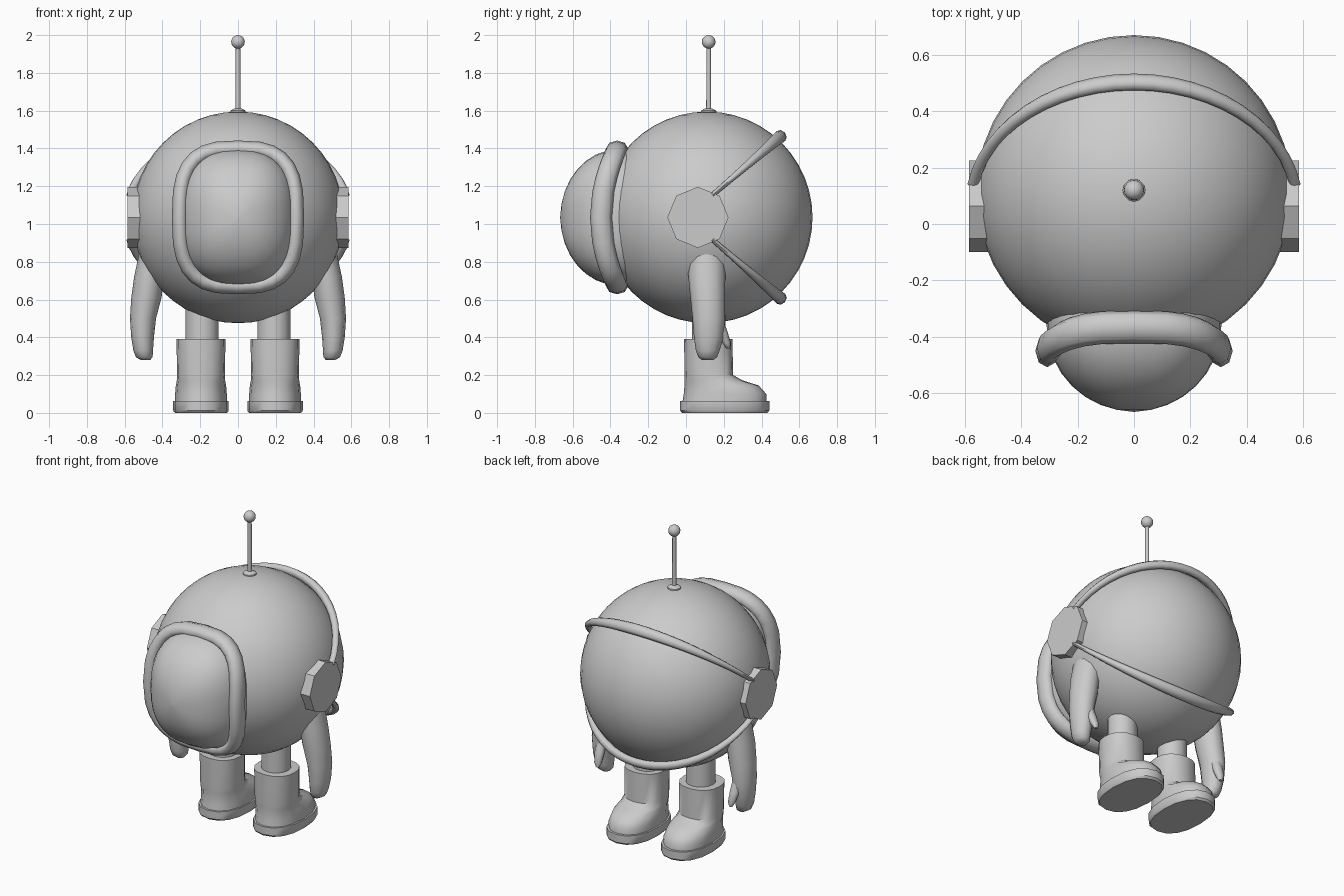
import bpy, bmesh, math
from mathutils import Vector as V

if "Cube" in bpy.data.objects:
    bpy.data.objects.remove(bpy.data.objects["Cube"])

grey = bpy.data.materials.new("suit grey")
grey.diffuse_color = (0.6, 0.6, 0.6, 1)
grey.use_nodes = True
grey.node_tree.nodes["Principled BSDF"].inputs["Base Color"].default_value = grey.diffuse_color

C = V((0, 0.11, 1.035))   # centre of the helmet body
R = 0.56


def finish(bm, name, angle=40):
    bmesh.ops.recalc_face_normals(bm, faces=bm.faces)
    me = bpy.data.meshes.new(name)
    bm.to_mesh(me)
    bm.free()
    me.materials.append(grey)
    ob = bpy.data.objects.new(name, me)
    bpy.context.collection.objects.link(ob)
    bpy.ops.object.select_all(action='DESELECT')
    ob.select_set(True)
    bpy.context.view_layer.objects.active = ob
    bpy.ops.object.shade_smooth_by_angle(angle=math.radians(angle))
    return ob


def sup(a, p):
    """Point on a unit superellipse."""
    c, s = math.cos(a), math.sin(a)
    return (math.copysign(abs(c) ** (2 / p), c), math.copysign(abs(s) ** (2 / p), s))


def loft(name, sections, n=12, p=2, closed=False, angle=40):
    """Skin a list of (centre, half axis u, half axis v) sections."""
    bm = bmesh.new()
    rings = []
    for c, u, v in sections:
        ring = []
        for i in range(n):
            a, b = sup(2 * math.pi * i / n, p)
            ring.append(bm.verts.new(V(c) + V(u) * a + V(v) * b))
        rings.append(ring)
    pairs = list(zip(rings, rings[1:]))
    if closed:
        pairs.append((rings[-1], rings[0]))
    else:
        bm.faces.new(rings[0])
        bm.faces.new(rings[-1])
    for r, s in pairs:
        for i in range(n):
            j = (i + 1) % n
            bm.faces.new((r[i], r[j], s[j], s[i]))
    return finish(bm, name, angle)


def upright(name, rows, **kw):
    """Loft of level sections: rows of (z, x, y, half x, half y)."""
    return loft(name, [((x, y, z), (rx, 0, 0), (0, ry, 0)) for z, x, y, rx, ry in rows], **kw)


def ball(name, centre, r, seg=32, rings=20):
    bm = bmesh.new()
    bmesh.ops.create_uvsphere(bm, u_segments=seg, v_segments=rings, radius=r)
    bmesh.ops.translate(bm, verts=bm.verts, vec=centre)
    return finish(bm, name)


# Round body
ball("helmet_body", C, R, 40, 24)

# Antenna
upright("antenna_base", [(1.575, 0, 0.12, 0.042, 0.042), (1.6, 0, 0.12, 0.04, 0.04),
                         (1.612, 0, 0.12, 0.018, 0.018)])
upright("antenna_rod", [(1.58, 0, 0.12, 0.013, 0.013), (1.95, 0, 0.12, 0.012, 0.012)])
ball("antenna_tip", (0, 0.12, 1.964), 0.036, 16, 10)

# Rounded pack bulging from the -y side
rows = []
for i in range(1, 16):
    t = math.pi * i / 16
    k = math.sin(t)
    rows.append(((0, -0.36 - 0.305 * math.cos(t), 1.035), (0.31 * k, 0, 0), (0, 0, 0.36 * k)))
rows.insert(0, ((0, -0.666, 1.035), (0.005, 0, 0), (0, 0, 0.006)))
loft("back_pack", rows, n=32, p=2.5)

# Padded rim round the pack, bowed towards -y at mid height
rows = []
for i in range(28):
    a = 2 * math.pi * i / 28
    x, z = sup(a, 3)
    out = V((math.cos(a) * abs(math.cos(a)) ** 0.3, 0,
             math.sin(a) * abs(math.sin(a)) ** 0.3)).normalized()
    rows.append(((0.308 * x, -0.45 + 0.085 * z * z, 1.035 + 0.365 * z),
                 out * 0.042, (0, 0.058, 0)))
loft("pack_rim", rows, n=8, closed=True, angle=60)

# Visor bands: tilted arcs that widen towards the middle
for side, label in ((1, "upper"), (-1, "lower")):
    u = V((0, 0.758, 0.653 * side))
    n = V((0, -0.653, 0.758 * side))
    rows = []
    for i in range(25):
        a = 0.17 + (math.pi - 0.34) * i / 24
        d = u * math.sin(a) + V((math.cos(a), 0, 0))
        w = 0.012 + 0.022 * math.sin(a) ** 2
        rows.append((C + n * 0.07 + d * 0.58, n * w, d * (0.018 + 0.008 * math.sin(a))))
    loft(label + "_visor_band", rows, n=8, angle=60)

for s, label in ((-1, "left"), (1, "right")):
    # Octagonal ear cap
    loft(label + "_ear_cap", [((s * x, 0.063, 1.035), (0, 0.162, 0), (0, 0, 0.162))
                              for x in (0.46, 0.585)], n=8, angle=30)
    # Arm with mitten hand
    upright(label + "_arm", [
        (0.86, s * 0.44, 0.11, 0.08, 0.10), (0.72, s * 0.47, 0.11, 0.08, 0.098),
        (0.61, s * 0.485, 0.115, 0.08, 0.092), (0.50, s * 0.503, 0.12, 0.069, 0.086),
        (0.40, s * 0.505, 0.12, 0.060, 0.078), (0.33, s * 0.502, 0.115, 0.052, 0.063),
        (0.295, s * 0.496, 0.115, 0.044, 0.05), (0.28, s * 0.49, 0.115, 0.025, 0.03)], angle=60)
    upright(label + "_thumb", [
        (0.51, s * 0.49, 0.155, 0.035, 0.035), (0.43, s * 0.485, 0.19, 0.032, 0.03),
        (0.37, s * 0.48, 0.215, 0.025, 0.022), (0.342, s * 0.478, 0.222, 0.012, 0.01)],
        n=8, angle=60)
    # Leg
    upright(label + "_leg", [(0.3, s * 0.19, 0.12, 0.088, 0.088),
                             (0.58, s * 0.19, 0.12, 0.088, 0.088)], n=16)
    # Boot: rows of height, heel y, toe y, half width
    boot = [(0.05, -0.02, 0.425, 0.137), (0.10, -0.012, 0.425, 0.137), (0.145, -0.008, 0.385, 0.133),
            (0.172, -0.008, 0.30, 0.128), (0.20, -0.008, 0.25, 0.126), (0.39, -0.01, 0.245, 0.13)]
    upright(label + "_boot", [(z, s * 0.196, (b + f) / 2, w, (f - b) / 2)
                              for z, b, f, w in boot], n=16, p=2.3, angle=50)
    # Sole
    upright(label + "_sole", [(0.0, s * 0.196, 0.205, 0.138, 0.225),
                              (0.012, s * 0.196, 0.205, 0.147, 0.236),
                              (0.062, s * 0.196, 0.205, 0.147, 0.236)], n=16, p=2.3)
